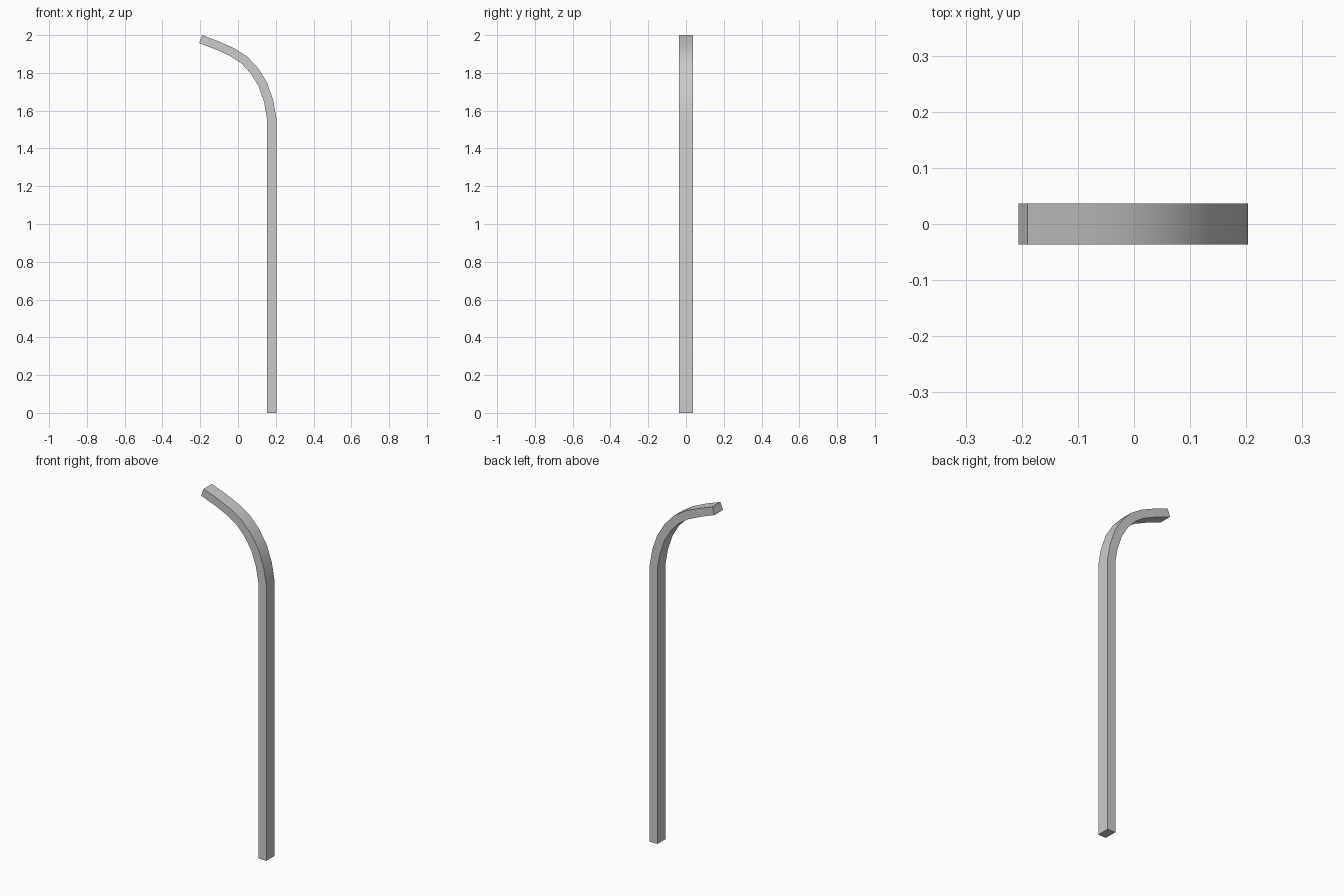
import bpy, bmesh, math
from mathutils import Vector

if "Cube" in bpy.data.objects:
    bpy.data.objects.remove(bpy.data.objects["Cube"])

# Centre line of the bent bar in the x-z plane
PATH = [(0.178, 0), (0.178, 1.56), (0.162, 1.651), (0.132, 1.738), (0.0885, 1.809),
        (0.035, 1.867), (-0.027, 1.908), (-0.109, 1.945), (-0.1975, 1.9785)]
WIDTH = 0.073
THICK_POST, THICK_TIP = 0.05, 0.045

pts = [Vector((x, 0, z)) for x, z in PATH]
n = len(pts)
bm = bmesh.new()
rings = []

# Rectangular cross-sections, mitred at each bend
for i, p in enumerate(pts):
    a = (pts[i] - pts[i - 1]).normalized() if i > 0 else None
    b = (pts[i + 1] - pts[i]).normalized() if i < n - 1 else None
    t = ((a or b) + (b or a)).normalized()
    if i <= 1:
        t = Vector((0, 0, 1))
    normal = Vector((t.z, 0, -t.x))
    h = (THICK_POST + (THICK_TIP - THICK_POST) * max(0, i - 1) / (n - 2)) / 2
    rings.append([bm.verts.new(p + normal * h * s + Vector((0, WIDTH / 2 * w, 0)))
                  for s, w in ((1, -1), (1, 1), (-1, 1), (-1, -1))])

# Sides between sections, then the two end caps
for r0, r1 in zip(rings, rings[1:]):
    for k in range(4):
        j = (k + 1) % 4
        bm.faces.new((r0[k], r0[j], r1[j], r1[k]))
bm.faces.new(rings[0])
bm.faces.new(rings[-1])
bmesh.ops.recalc_face_normals(bm, faces=bm.faces)

mesh = bpy.data.meshes.new("bent_bar")
bm.to_mesh(mesh)
bm.free()
bar = bpy.data.objects.new("bent_bar", mesh)
bpy.context.collection.objects.link(bar)

# Smooth along the bend, crisp along the bar's corners
bpy.context.view_layer.objects.active = bar
bar.select_set(True)
bpy.ops.object.shade_smooth_by_angle(angle=math.radians(30))
